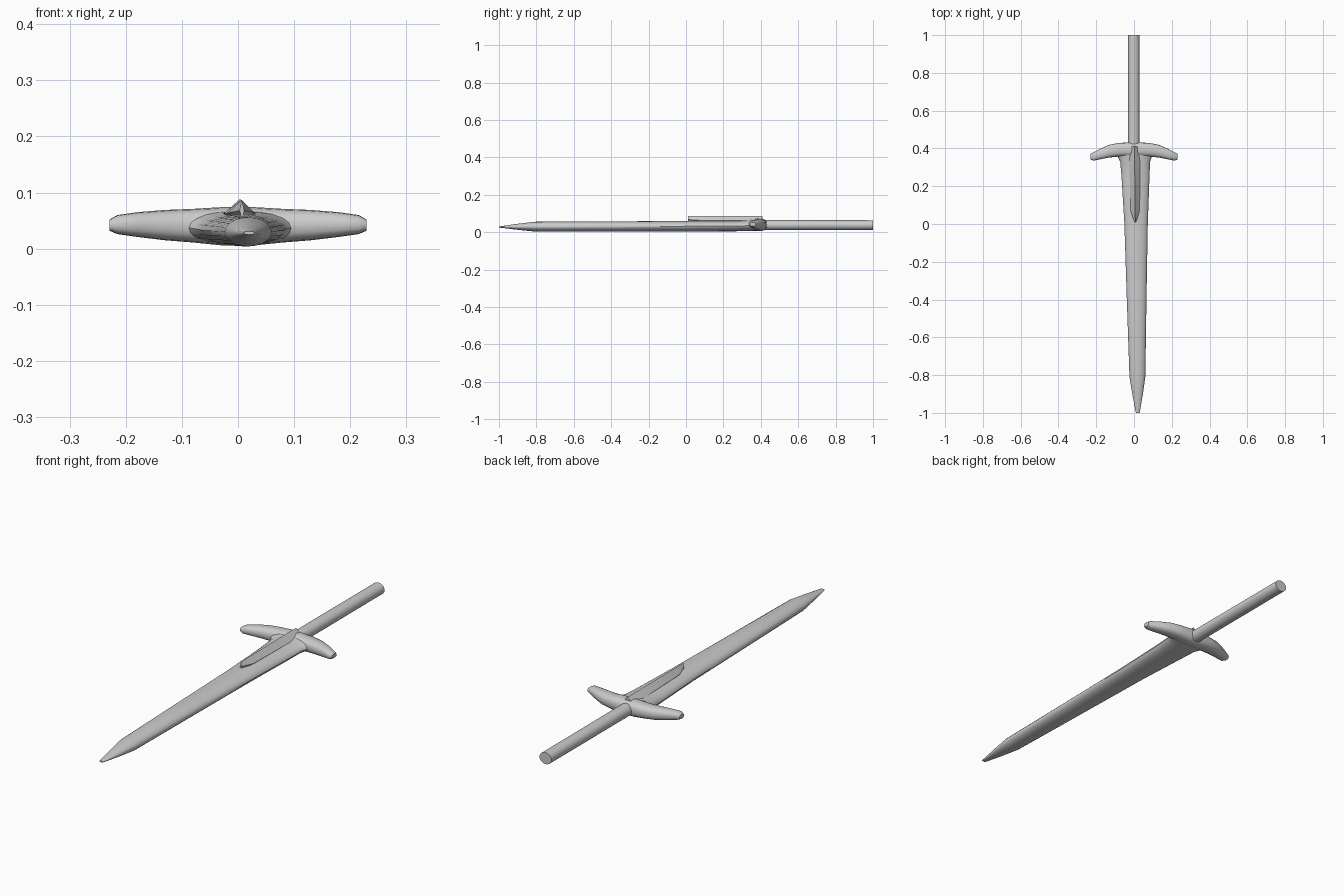
import bpy, bmesh, math

if "Cube" in bpy.data.objects:
    bpy.data.objects.remove(bpy.data.objects["Cube"])


def loft(name, axis, rings, sides=20, power=1.0, angle=35):
    """Skin rings of (pos, centre_a, half_a, centre_z, half_z) along x or y."""
    bm = bmesh.new()
    loops = []
    for pos, ca, ra, cz, rz in rings:
        loop = []
        for i in range(sides):
            t = 2 * math.pi * i / sides
            c, s = math.cos(t), math.sin(t)
            a = ca + ra * math.copysign(abs(c) ** power, c)
            z = cz + rz * math.copysign(abs(s) ** power, s)
            loop.append(bm.verts.new((pos, a, z) if axis == 'x' else (a, pos, z)))
        loops.append(loop)
    for p, q in zip(loops, loops[1:]):
        for i in range(sides):
            j = (i + 1) % sides
            bm.faces.new((p[i], p[j], q[j], q[i]))
    bm.faces.new(loops[0])
    bm.faces.new(loops[-1])
    bmesh.ops.recalc_face_normals(bm, faces=bm.faces)
    mesh = bpy.data.meshes.new(name)
    bm.to_mesh(mesh)
    bm.free()
    ob = bpy.data.objects.new(name, mesh)
    bpy.context.collection.objects.link(ob)
    bpy.ops.object.select_all(action='DESELECT')
    ob.select_set(True)
    bpy.context.view_layer.objects.active = ob
    bpy.ops.object.shade_smooth_by_angle(angle=math.radians(angle))
    return ob


# Blade: oval section, tapering to the tip and flaring into the guard
loft("blade", 'y', [
    (-1.0, 0.020, 0.010, 0.028, 0.003),
    (-0.9, 0.019, 0.028, 0.029, 0.016),
    (-0.81, 0.018, 0.042, 0.030, 0.026),
    (-0.4, 0.014, 0.052, 0.031, 0.027),
    (0.0, 0.011, 0.062, 0.032, 0.028),
    (0.25, 0.008, 0.074, 0.033, 0.028),
    (0.33, 0.006, 0.079, 0.035, 0.029),
    (0.355, 0.004, 0.090, 0.037, 0.030),
    (0.38, 0.003, 0.110, 0.038, 0.030)])

# Grip: plain round bar
loft("grip", 'y', [(0.40, -0.001, 0.030, 0.038, 0.027),
                   (1.0, -0.001, 0.030, 0.038, 0.026)])

# Crossguard: arms sweeping toward the tip, mirrored about the middle
half = [(0.03, 0.394, 0.038, 0.040, 0.034),
        (0.08, 0.393, 0.036, 0.041, 0.030),
        (0.13, 0.386, 0.034, 0.042, 0.027),
        (0.18, 0.370, 0.028, 0.043, 0.022),
        (0.215, 0.357, 0.022, 0.043, 0.017),
        (0.229, 0.357, 0.016, 0.042, 0.010)]
guard_rings = [(-x, *r) for x, *r in reversed(half)] + half
loft("crossguard", 'x', guard_rings, sides=16, power=0.8, angle=45)

# Raised diamond-section rib on the upper face of the blade
loft("blade_rib", 'y', [(0.01, 0.007, 0.004, 0.068, 0.019),
                        (0.07, 0.006, 0.024, 0.064, 0.023),
                        (0.35, 0.003, 0.029, 0.062, 0.026),
                        (0.41, 0.003, 0.026, 0.062, 0.025)], sides=4, angle=20)
